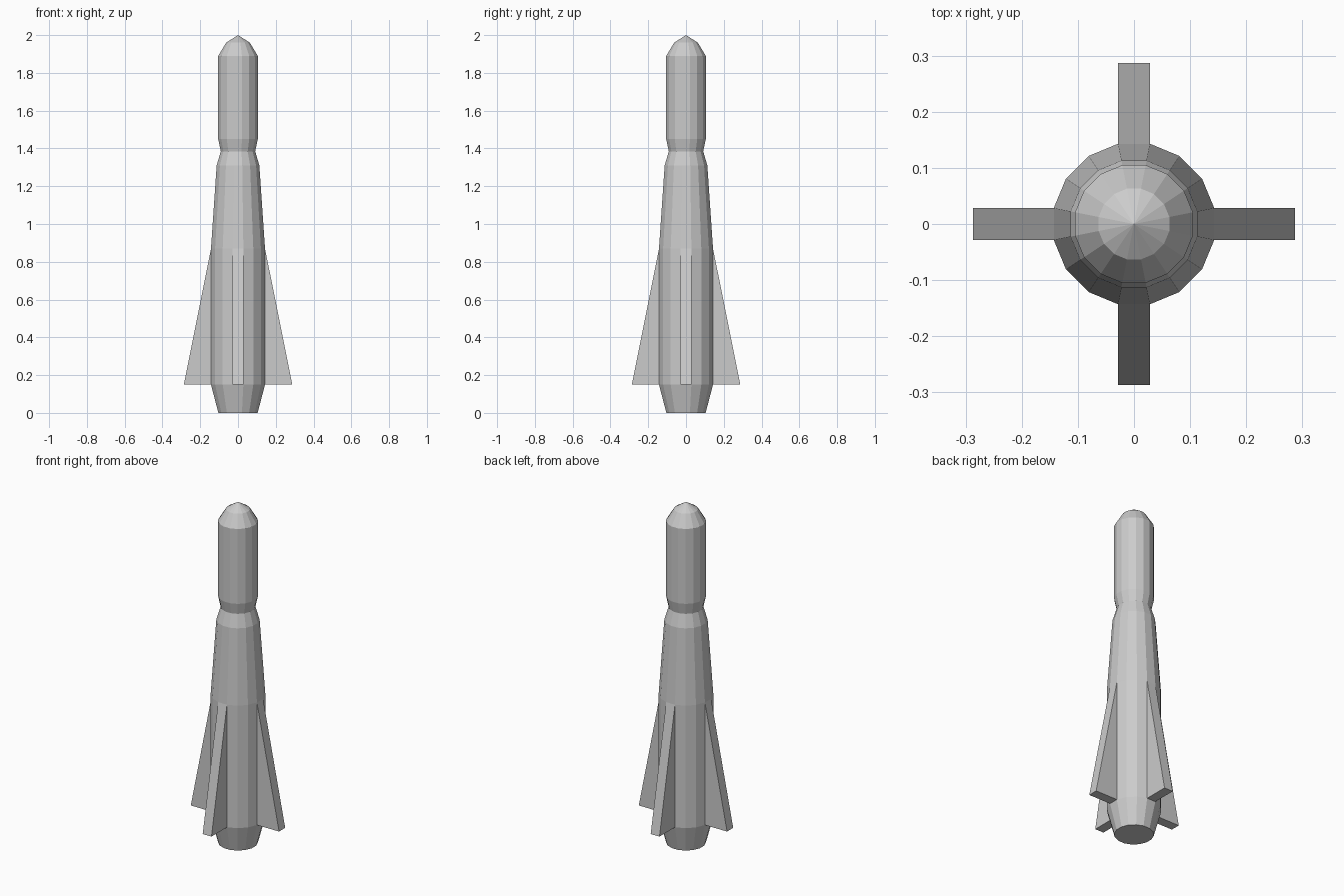
import bpy, bmesh, math

if "Cube" in bpy.data.objects:
    bpy.data.objects.remove(bpy.data.objects["Cube"])

SIDES = 16
STEP = 2 * math.pi / SIDES
FLAT = math.cos(STEP / 2)  # profile widths are measured across the flats


def make_object(name, bm):
    bmesh.ops.recalc_face_normals(bm, faces=bm.faces)
    mesh = bpy.data.meshes.new(name)
    bm.to_mesh(mesh)
    bm.free()
    obj = bpy.data.objects.new(name, mesh)
    bpy.context.collection.objects.link(obj)
    return obj


def lathe(name, profile, tip):
    """Sixteen-sided body from (half width, z) rings, capped below, pointed above."""
    bm = bmesh.new()
    rings = []
    for half, z in profile:
        r = half / FLAT
        rings.append([bm.verts.new((r * math.cos((i + 0.5) * STEP),
                                    r * math.sin((i + 0.5) * STEP), z))
                      for i in range(SIDES)])
    for low, high in zip(rings, rings[1:]):
        for i in range(SIDES):
            j = (i + 1) % SIDES
            bm.faces.new((low[i], low[j], high[j], high[i]))
    bm.faces.new(rings[0][::-1])
    apex = bm.verts.new((0, 0, tip))
    for i in range(SIDES):
        bm.faces.new((rings[-1][i], rings[-1][(i + 1) % SIDES], apex))
    return make_object(name, bm)


def fin(name, angle):
    """Triangular fin as wide as one body facet."""
    bm = bmesh.new()
    half = 0.143 * math.tan(STEP / 2)
    outline = [(0.135, 0.15), (0.287, 0.15), (0.143, 0.87), (0.135, 0.87)]
    face = bm.faces.new([bm.verts.new((x, -half, z)) for x, z in outline])
    ext = bmesh.ops.extrude_face_region(bm, geom=[face])
    verts = [g for g in ext["geom"] if isinstance(g, bmesh.types.BMVert)]
    bmesh.ops.translate(bm, verts=verts, vec=(0, 2 * half, 0))
    obj = make_object(name, bm)
    obj.rotation_euler.z = angle
    return obj


# Rocket body: tail cone, main tank, tapered stage, waist, upper stage, nose
lathe("rocket_body", [(0.104, 0), (0.143, 0.15), (0.143, 0.87), (0.113, 1.31),
                      (0.091, 1.385), (0.105, 1.45), (0.105, 1.89),
                      (0.063, 1.96)], 2.0)

# Four tail fins
for k, side in enumerate(("right", "back", "left", "front")):
    fin("fin_" + side, k * math.pi / 2)
